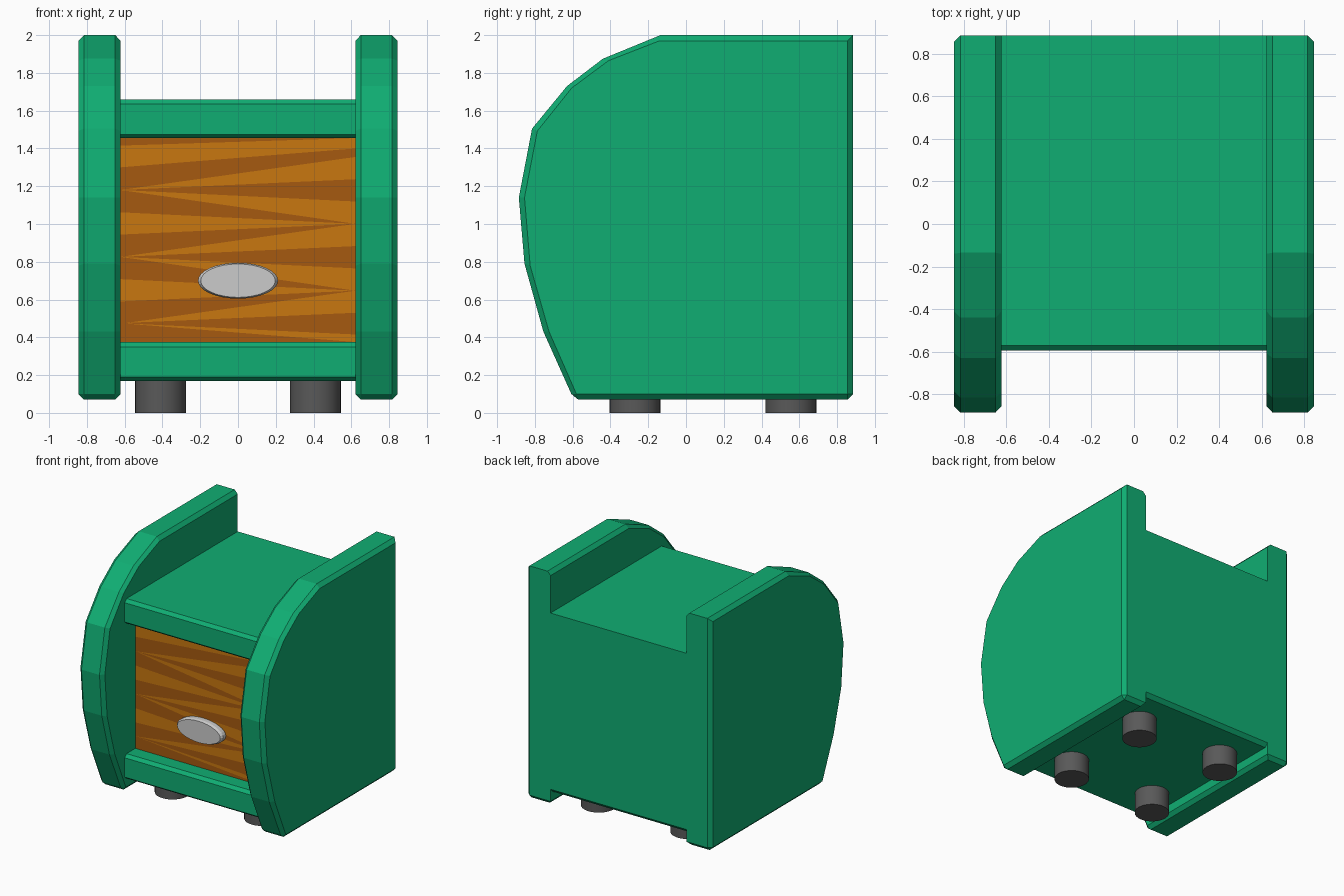
import bpy, bmesh
from math import cos, sin, pi

if "Cube" in bpy.data.objects:
    bpy.data.objects.remove(bpy.data.objects["Cube"])


def material(name, rgb):
    m = bpy.data.materials.new(name)
    m.diffuse_color = (*rgb, 1)
    m.use_nodes = True
    m.node_tree.nodes["Principled BSDF"].inputs["Base Color"].default_value = m.diffuse_color
    return m


GREEN = material("green_paint", (0.005, 0.42, 0.17))
WOOD_DARK = material("dark_wood", (0.38, 0.1, 0.005))
WOOD_LIGHT = material("light_wood", (0.58, 0.185, 0.005))
RUBBER = material("dark_rubber", (0.1, 0.1, 0.1))


def finish(name, bm, *mats, normals=True):
    bmesh.ops.remove_doubles(bm, verts=bm.verts, dist=0.0005)
    if normals:
        bmesh.ops.recalc_face_normals(bm, faces=bm.faces)
    me = bpy.data.meshes.new(name)
    bm.to_mesh(me)
    bm.free()
    for m in mats:
        me.materials.append(m)
    ob = bpy.data.objects.new(name, me)
    bpy.context.collection.objects.link(ob)
    return ob


def loft(name, rings, *mats):
    """Skin matching closed rings of 3D points and cap both ends."""
    bm = bmesh.new()
    vr = [[bm.verts.new(p) for p in r] for r in rings]
    n = len(rings[0])
    for a, b in zip(vr, vr[1:]):
        for i in range(n):
            j = (i + 1) % n
            bm.faces.new((a[i], a[j], b[j], b[i]))
    bm.faces.new(vr[0])
    bm.faces.new(vr[-1])
    return finish(name, bm, *mats)


# Side panels: curved front, chamfered rims, flush inner back edge
outer = [(-0.135, 2), (-0.44, 1.875), (-0.63, 1.73), (-0.815, 1.505),
         (-0.885, 1.14), (-0.855, 0.79), (-0.755, 0.43), (-0.607, 0.1),
         (-0.57, 0.07), (0.855, 0.07), (0.885, 0.1), (0.885, 2)]
inset = [(-0.14, 1.97), (-0.41, 1.865), (-0.605, 1.72), (-0.787, 1.493),
         (-0.855, 1.14), (-0.825, 0.78), (-0.725, 0.43), (-0.58, 0.1),
         (-0.58, 0.1), (0.855, 0.1), (0.855, 0.1), (0.855, 1.97)]
inner = [(0.885 if y > 0.8 else y, z) for y, z in inset]
for side, s in (("left", -1), ("right", 1)):
    loft(side + "_side_panel",
         [[(s * x, y, z) for y, z in ring] for x, ring in
          ((0.845, inset), (0.815, outer), (0.65, outer), (0.622, inner))], GREEN)

# Body: C-shaped section with a recess for the wooden front
section = [(-0.57, 1.66), (0.885, 1.66), (0.885, 0.2), (0.855, 0.17),
           (-0.57, 0.17), (-0.595, 0.19), (-0.595, 0.35), (-0.57, 0.375),
           (-0.45, 0.375), (-0.45, 1.455), (-0.57, 1.455), (-0.595, 1.475),
           (-0.595, 1.635)]
loft("body", [[(x, y, z) for y, z in section] for x in (-0.624, 0.624)], GREEN)

# Wooden front: alternating wedges between a zigzag of lines (left z, right z)
lines = [(1.455, 1.455), (1.415, 1.455), (1.30, 1.40), (1.18, 1.355)]
step = 0.118
for k in range(2):
    l, r = 1.18 - 3 * step * k, 1.355 - 3 * step * k
    lines += [(l, r - step * i) for i in (1, 2, 3)]
    lines += [(l - step * i, r - 3 * step) for i in (1, 2, 3)]
lines += [(0.475, 0.53), (0.475, 0.415), (0.475, 0.375), (0.375, 0.375)]
bm = bmesh.new()
for i, ((l0, r0), (l1, r1)) in enumerate(zip(lines, lines[1:])):
    pts = [(-0.622, l0), (-0.622, l1), (0.622, r1), (0.622, r0)]
    pts = list(dict.fromkeys((x, round(z, 4)) for x, z in pts))
    f = bm.faces.new([bm.verts.new((x, -0.455, z)) for x, z in pts])
    f.material_index = i % 2
finish("wooden_front", bm, WOOD_DARK, WOOD_LIGHT, normals=False)

# Oval handle
N = 32
handle = loft("oval_handle",
              [[(k * 0.212 * cos(2 * pi * i / N), y, 0.7 + k * 0.095 * sin(2 * pi * i / N))
                for i in range(N)]
               for y, k in ((-0.44, 0.95), (-0.465, 1), (-0.495, 1), (-0.515, 0.93))])

# Feet
for side, x in (("left", -0.41), ("right", 0.41)):
    for end, y in (("front", -0.27), ("back", 0.555)):
        foot = loft(f"{end}_{side}_foot",
                    [[(x + 0.135 * cos(2 * pi * i / N), y + 0.135 * sin(2 * pi * i / N), z)
                      for i in range(N)] for z in (0, 0.2)], RUBBER)
        bpy.ops.object.select_all(action='DESELECT')
        foot.select_set(True)
        bpy.context.view_layer.objects.active = foot
        bpy.ops.object.shade_smooth_by_angle()
